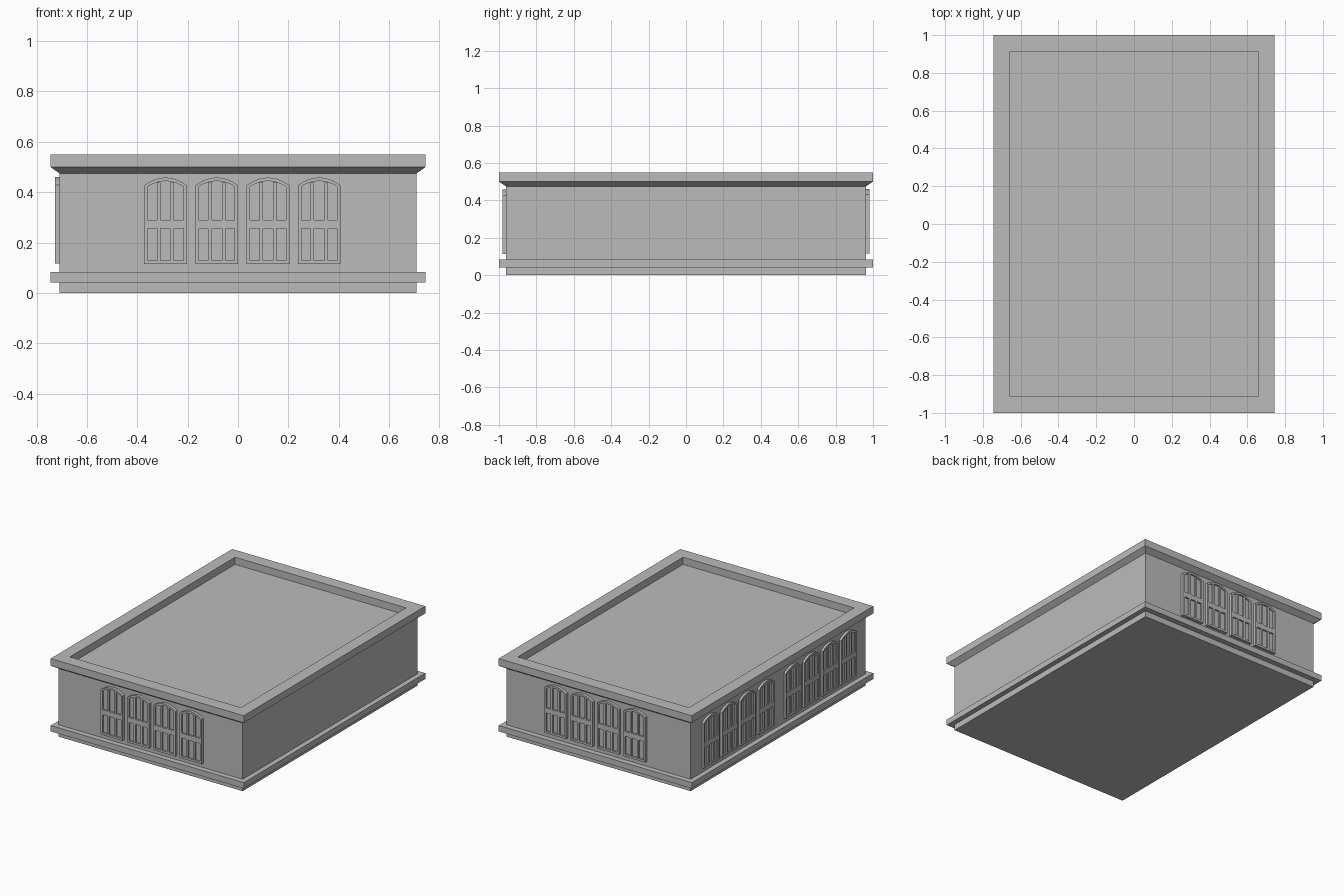
import bpy, bmesh, math
from mathutils import Matrix

cube = bpy.data.objects.get("Cube")
if cube:
    bpy.data.objects.remove(cube, do_unlink=True)

# One stone colour for the whole building
stone = bpy.data.materials.new("stone_grey")
stone.use_nodes = True
GREY = (0.5, 0.5, 0.5, 1)
stone.diffuse_color = GREY
stone.node_tree.nodes["Principled BSDF"].inputs["Base Color"].default_value = GREY


def finish(name, bm):
    bmesh.ops.recalc_face_normals(bm, faces=bm.faces)
    mesh = bpy.data.meshes.new(name)
    bm.to_mesh(mesh)
    bm.free()
    mesh.materials.append(stone)
    obj = bpy.data.objects.new(name, mesh)
    bpy.context.collection.objects.link(obj)
    return obj


def loft(name, rings, cap_start=False, cap_end=False):
    """Join rectangular rings given as (half width, half depth, height)."""
    bm = bmesh.new()
    loops = [[bm.verts.new((sx * w, sy * d, z))
              for sx, sy in ((-1, -1), (1, -1), (1, 1), (-1, 1))]
             for w, d, z in rings]
    for a, b in zip(loops, loops[1:]):
        for i in range(4):
            j = (i + 1) % 4
            bm.faces.new((a[i], a[j], b[j], b[i]))
    if cap_start:
        bm.faces.new(loops[0])
    if cap_end:
        bm.faces.new(loops[-1])
    return finish(name, bm)


# Building shell
W, D = 0.71, 0.962
OW, OD = 0.745, 1.0
loft("walls", [(W, D, 0), (W, D, 0.475)], cap_start=True)
loft("base_moulding", [(W, D, 0.042), (OW, OD, 0.042), (OW, OD, 0.083), (W, D, 0.083)])
loft("cornice_and_roof", [(W, D, 0.475), (OW, OD, 0.50), (OW, OD, 0.55),
                          (0.66, 0.91, 0.55), (0.66, 0.91, 0.50)], cap_end=True)

# Window dimensions
HALF, SILL, SPRING, RISE = 0.085, 0.114, 0.427, 0.031
RIM, STEPS, PITCH = 0.014, 10, 0.2035


def arch_height(u):
    return SPRING + RISE * (1 - (u / HALF) ** 2)


def outline(inset):
    """Arched outline as (along wall, height) points."""
    half = HALF - inset
    pts = [(-half, SILL + inset), (half, SILL + inset)]
    for i in range(STEPS + 1):
        u = half - 2 * half * i / STEPS
        pts.append((u, arch_height(u) - inset))
    return pts


def add_box(bm, u0, u1, z0, z1, depth):
    mat = (Matrix.Translation(((u0 + u1) / 2, -depth / 2, (z0 + z1) / 2))
           @ Matrix.Diagonal((u1 - u0, depth, z1 - z0, 1)))
    bmesh.ops.create_cube(bm, size=1, matrix=mat)


def window_mesh(depth):
    """Arched frame, recessed pane, two mullions and a cross bar."""
    bm = bmesh.new()
    pane = depth * 0.4

    def loop(inset, out):
        return [bm.verts.new((u, -out, z)) for u, z in outline(inset)]

    loops = [loop(0, 0), loop(0, depth), loop(RIM, depth), loop(RIM, pane)]
    for a, b in zip(loops, loops[1:]):
        for i in range(len(a)):
            j = (i + 1) % len(a)
            bm.faces.new((a[i], a[j], b[j], b[i]))
    bm.faces.new(loops[-1])
    for u in (-0.027, 0.027):
        add_box(bm, u - 0.007, u + 0.007, SILL + RIM, arch_height(abs(u) + 0.007) - RIM, depth * 0.95)
    add_box(bm, -HALF + RIM, HALF - RIM, 0.255, 0.29, depth)
    return bm


def window_row(name, depth, angle, origin):
    """Four windows in a row; local -y points out of the wall."""
    place = Matrix.Translation(origin) @ Matrix.Rotation(angle, 4, 'Z')
    for i in range(4):
        obj = finish(f"{name}_window_{i + 1}", window_mesh(depth))
        obj.matrix_world = place @ Matrix.Translation(((i - 1.5) * PITCH, 0, 0))


window_row("front", 0.02, 0, (0.0175, -D, 0))
window_row("back", 0.02, math.pi, (0.0175, D, 0.003))
for side, y in (("right_rear", 0.45), ("right_front", -0.455)):
    window_row(side, 0.016, -math.pi / 2, (-W, y, 0.002))
